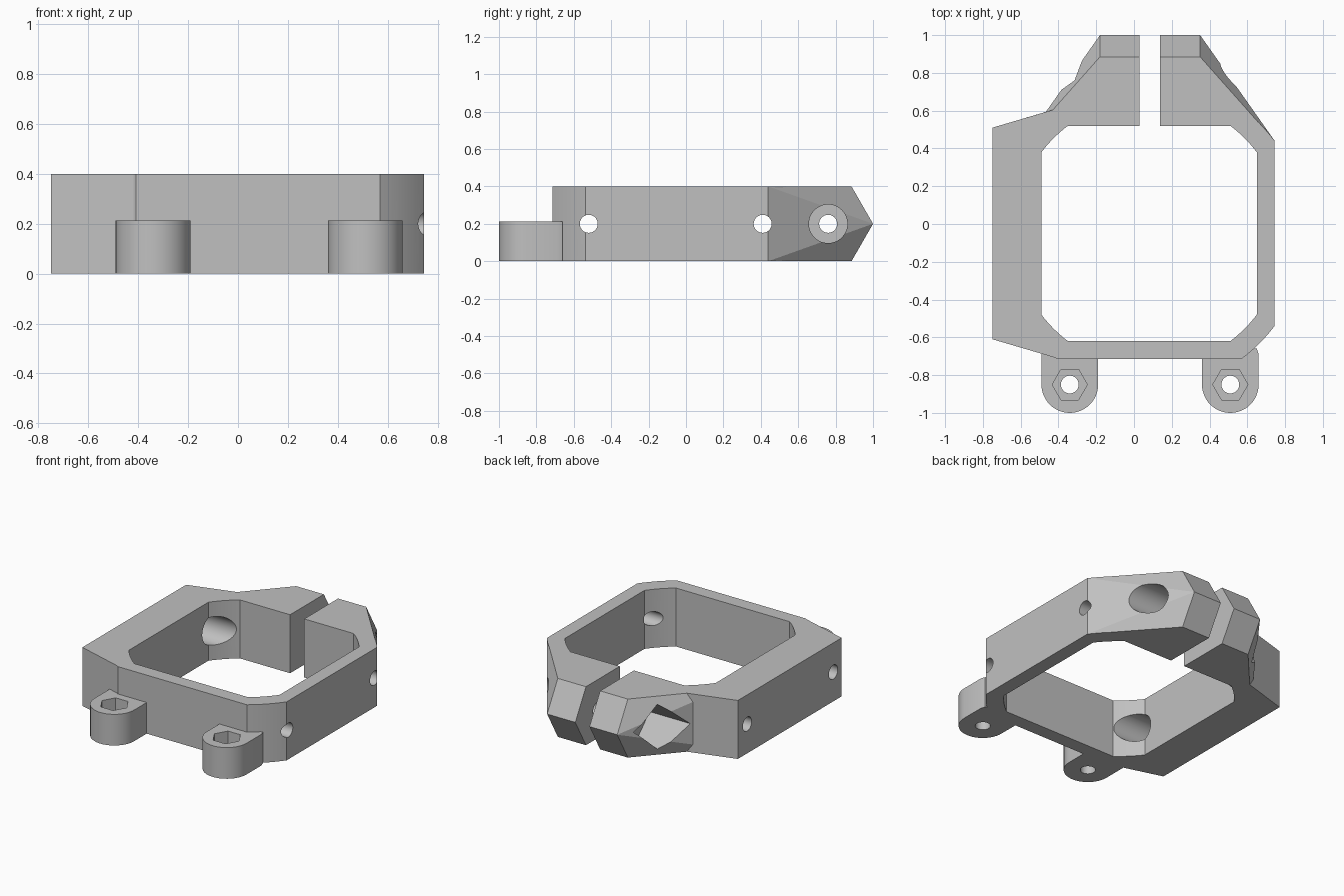
import bpy, bmesh, math

cube = bpy.data.objects.get("Cube")
if cube:
    bpy.data.objects.remove(cube, do_unlink=True)

grey = bpy.data.materials.new("plain_grey")
grey.use_nodes = True
grey.diffuse_color = (0.53, 0.53, 0.53, 1)
grey.node_tree.nodes["Principled BSDF"].inputs["Base Color"].default_value = (0.53, 0.53, 0.53, 1)

CX, CY, H, MID = 0.08, -0.05, 0.4, 0.2
SCREW_Y = 0.76


def finish(bm, name):
    bmesh.ops.recalc_face_normals(bm, faces=bm.faces)
    mesh = bpy.data.meshes.new(name)
    bm.to_mesh(mesh)
    bm.free()
    obj = bpy.data.objects.new(name, mesh)
    obj.data.materials.append(grey)
    bpy.context.collection.objects.link(obj)
    return obj


def prism(name, profile, lo, hi, axis="z"):
    """Extrude a closed profile from lo to hi along z or x."""
    place = (lambda p, t: (p[0], p[1], t)) if axis == "z" else (lambda p, t: (t, p[0], p[1]))
    bm = bmesh.new()
    a = [bm.verts.new(place(p, lo)) for p in profile]
    b = [bm.verts.new(place(p, hi)) for p in profile]
    bm.faces.new(a)
    bm.faces.new(b)
    n = len(a)
    for i in range(n):
        j = (i + 1) % n
        bm.faces.new((a[i], a[j], b[j], b[i]))
    return finish(bm, name)


def ngon(cx, cy, r, n=48, turn=0.0):
    return [(cx + r * math.cos(turn + math.tau * i / n),
             cy + r * math.sin(turn + math.tau * i / n)) for i in range(n)]


def clipped_square(half, r, steps=8):
    """Square whose corners are clipped by a circle."""
    start = math.acos(half / r)
    sweep = math.pi / 2 - 2 * start
    angles = [q * math.pi / 2 + start + sweep * s / steps
              for q in range(4) for s in range(steps + 1)]
    return [(CX + r * math.cos(a), CY + r * math.sin(a)) for a in angles]


def rect(x0, x1, y0, y1):
    return [(x0, y0), (x1, y0), (x1, y1), (x0, y1)]


def combine(target, other, operation):
    mod = target.modifiers.new(operation, "BOOLEAN")
    mod.operation = operation
    mod.solver = "EXACT"
    mod.object = other
    bpy.context.view_layer.objects.active = target
    bpy.ops.object.modifier_apply(modifier=mod.name)
    bpy.data.objects.remove(other, do_unlink=True)


# Square collar with clipped corners
frame = prism("clamp_frame", clipped_square(0.665, 0.825), 0, H)

# Thick side block
block = [(-0.75, CY - 0.56), (-0.41, CY - 0.66), (0, CY - 0.66),
         (0, CY + 0.66), (-0.41, CY + 0.66), (-0.75, CY + 0.56)]
combine(frame, prism("side_block", block, 0, H), "UNION")

# Wedge-shaped clamping nose
bm = bmesh.new()
nose_x = 0.085
for side in (-1, 1):
    for z in (0, H):
        bm.verts.new((nose_x + side * 0.66, 0.44, z))
        bm.verts.new((nose_x + side * 0.265, 0.885, z))
    bm.verts.new((nose_x + side * 0.265, 1.0, MID))
bmesh.ops.convex_hull(bm, input=bm.verts[:])
combine(frame, finish(bm, "clamp_nose"), "UNION")

# Mounting lugs
LUGS = (-0.34, 0.51)
LUG_Y = -0.85
for x in LUGS:
    arc = [(x + 0.15 * math.cos(a), LUG_Y + 0.15 * math.sin(a))
           for a in (math.pi + math.pi * i / 24 for i in range(25))]
    profile = arc + [(x + 0.15, -0.69), (x + 0.14, -0.66), (x - 0.15, -0.66)]
    combine(frame, prism("mounting_lug", profile, 0, 0.213), "UNION")

# Central opening and clamp slit
cutters = [prism("opening", clipped_square(0.57, 0.714), -1, 1),
           prism("slit", rect(0.03, 0.137, 0.3, 1.2), -1, 1)]

# Lug bolt holes with hexagonal nut pockets
for x in LUGS:
    cutters.append(prism("lug_hole", ngon(x, LUG_Y, 0.047), -1, 1))
    cutters.append(prism("lug_pocket", ngon(x, LUG_Y, 0.093, 6), 0.11, 1))

# Cross holes, with screw head recesses inside the thick block
for y in (-0.52, 0.41):
    cutters.append(prism("cross_hole", ngon(y, MID, 0.048), -1, 1, "x"))
    cutters.append(prism("head_recess", ngon(y, MID, 0.097), -0.65, -0.3, "x"))

# Clamp screw hole, round head seat and square nut pocket
cutters.append(prism("clamp_hole", ngon(SCREW_Y, MID, 0.048), -1, 1, "x"))
cutters.append(prism("head_seat", ngon(SCREW_Y, MID, 0.103), 0.31, 1, "x"))
cutters.append(prism("nut_pocket", ngon(SCREW_Y, MID, 0.153, 4), -1, -0.15, "x"))

for cutter in cutters:
    combine(frame, cutter, "DIFFERENCE")

# Smooth round walls, keep edges sharp
bpy.ops.object.select_all(action="DESELECT")
frame.select_set(True)
bpy.context.view_layer.objects.active = frame
bpy.ops.object.shade_smooth_by_angle(angle=math.radians(20))
